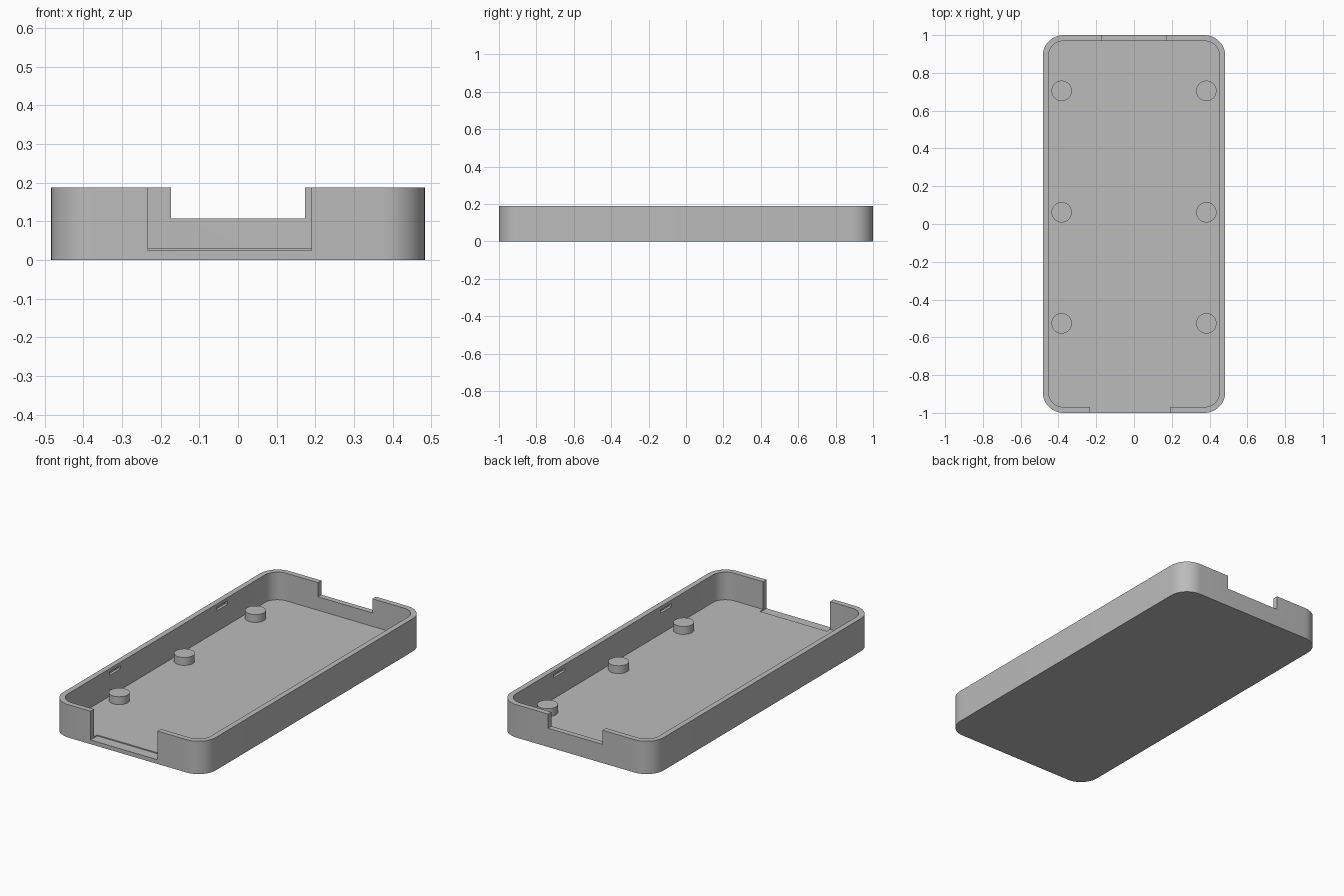
import bpy, bmesh, math

if "Cube" in bpy.data.objects:
    bpy.data.objects.remove(bpy.data.objects["Cube"], do_unlink=True)

HALF_X, HALF_Y, HEIGHT = 0.483, 1.0, 0.188
WALL, FLOOR, RADIUS = 0.031, 0.03, 0.11

grey = bpy.data.materials.new("plain grey")
grey.use_nodes = True
colour = (0.5, 0.5, 0.5, 1)
grey.diffuse_color = colour
grey.node_tree.nodes["Principled BSDF"].inputs["Base Color"].default_value = colour


def add_object(name, bm):
    bmesh.ops.recalc_face_normals(bm, faces=bm.faces)
    mesh = bpy.data.meshes.new(name)
    bm.to_mesh(mesh)
    bm.free()
    mesh.materials.append(grey)
    obj = bpy.data.objects.new(name, mesh)
    bpy.context.collection.objects.link(obj)
    return obj


def rounded_block(name, hx, hy, r, z0, z1, steps=12):
    """Upright block with rounded vertical corners."""
    bm = bmesh.new()
    verts = []
    for i, (sx, sy) in enumerate([(1, 1), (-1, 1), (-1, -1), (1, -1)]):
        for k in range(steps + 1):
            a = (i + k / steps) * math.pi / 2
            verts.append(bm.verts.new((sx * (hx - r) + r * math.cos(a),
                                       sy * (hy - r) + r * math.sin(a), z0)))
    face = bm.faces.new(verts)
    top = bmesh.ops.extrude_face_region(bm, geom=[face])["geom"]
    bmesh.ops.translate(bm, vec=(0, 0, z1 - z0),
                        verts=[v for v in top if isinstance(v, bmesh.types.BMVert)])
    return add_object(name, bm)


def box(name, x, y, z):
    """Box from three (low, high) ranges."""
    bm = bmesh.new()
    bmesh.ops.create_cube(bm, size=1)
    for v in bm.verts:
        for i, (low, high) in enumerate((x, y, z)):
            v.co[i] = high if v.co[i] > 0 else low
    return add_object(name, bm)


def cut(target, cutter):
    """Subtract the cutter, then discard it."""
    cutter.hide_render = True
    mod = target.modifiers.new("cut", 'BOOLEAN')
    mod.operation, mod.solver, mod.object = 'DIFFERENCE', 'EXACT', cutter
    bpy.context.view_layer.objects.active = target
    bpy.ops.object.modifier_apply(modifier=mod.name)
    bpy.data.objects.remove(cutter, do_unlink=True)


def shade(obj):
    bpy.ops.object.select_all(action='DESELECT')
    obj.select_set(True)
    bpy.context.view_layer.objects.active = obj
    bpy.ops.object.shade_smooth_by_angle(angle=math.radians(30))


# Open tray with thin walls
tray = rounded_block("tray", HALF_X, HALF_Y, RADIUS, 0, HEIGHT)
cut(tray, rounded_block("cavity", HALF_X - WALL, HALF_Y - WALL, RADIUS - WALL, FLOOR, 0.3))

# Deep front opening and shallow back opening
cut(tray, box("front_opening", (-0.233, 0.19), (-1.1, -0.94), (0.024, 0.3)))
cut(tray, box("back_opening", (-0.173, 0.173), (0.9, 1.1), (0.107, 0.3)))

# Snap slots in the inner side walls
for side in (-1, 1):
    xs = sorted((side * 0.44, side * 0.467))
    for y in (-0.465, 0.5):
        cut(tray, box("snap_slot", xs, (y - 0.05, y + 0.05), (0.149, 0.168)))
shade(tray)

# Round support posts
for side, label in ((-1, "right"), (1, "left")):
    for y, place in ((-0.526, "front"), (0.062, "middle"), (0.705, "back")):
        low, top = 0.02, 0.075
        bm = bmesh.new()
        bmesh.ops.create_cone(bm, cap_ends=True, segments=48, radius1=0.054,
                              radius2=0.054, depth=top - low)
        bmesh.ops.translate(bm, vec=(side * 0.383, y, (low + top) / 2), verts=bm.verts)
        shade(add_object(f"{place}_{label}_post", bm))
